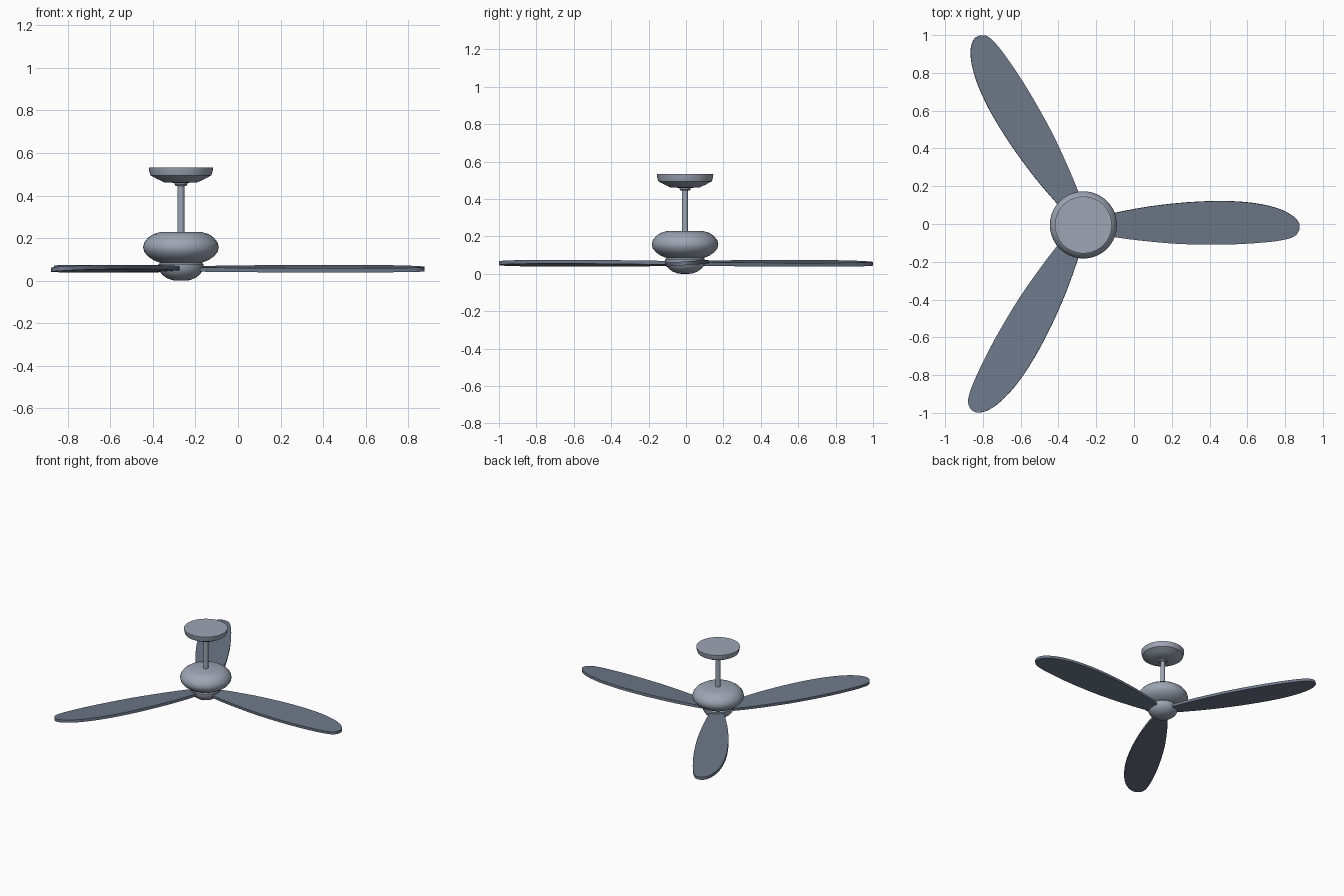
import bpy, bmesh, math
from mathutils import Matrix, Vector

if "Cube" in bpy.data.objects:
    bpy.data.objects.remove(bpy.data.objects["Cube"])

CX, CY = -0.268, -0.005   # fan axis


def material(name, rgb):
    m = bpy.data.materials.new(name)
    m.diffuse_color = (*rgb, 1)
    m.use_nodes = True
    m.node_tree.nodes["Principled BSDF"].inputs["Base Color"].default_value = m.diffuse_color
    return m


BODY = material("body_steel", (0.34, 0.38, 0.457))
SLATE = material("blade_slate", (0.155, 0.187, 0.25))


def finish(bm, name, mat, angle=35):
    bmesh.ops.recalc_face_normals(bm, faces=bm.faces)
    me = bpy.data.meshes.new(name)
    bm.to_mesh(me)
    bm.free()
    me.materials.append(mat)
    ob = bpy.data.objects.new(name, me)
    bpy.context.collection.objects.link(ob)
    bpy.ops.object.select_all(action='DESELECT')
    ob.select_set(True)
    bpy.context.view_layer.objects.active = ob
    bpy.ops.object.shade_smooth_by_angle(angle=math.radians(angle))


def lathe(name, profile, segs=40):
    """Revolve (radius, z) points into a closed solid."""
    bm = bmesh.new()
    rings = []
    for r, z in profile:
        rings.append([bm.verts.new((CX + r * math.cos(2 * math.pi * i / segs),
                                    CY + r * math.sin(2 * math.pi * i / segs), z))
                      for i in range(segs)])
    for a, b in zip(rings, rings[1:]):
        for i in range(segs):
            j = (i + 1) % segs
            bm.faces.new((a[i], a[j], b[j], b[i]))
    bm.faces.new(rings[0])
    bm.faces.new(rings[-1])
    finish(bm, name, BODY)


def smooth_outline(pts, steps=3):
    """Catmull-Rom curve through an open list of points."""
    p = [Vector(q) for q in pts]
    p = [p[0]] + p + [p[-1]]
    out = []
    for i in range(1, len(p) - 2):
        a, b, c, d = p[i - 1:i + 3]
        for s in range(steps):
            t = s / steps
            out.append(0.5 * (2 * b + (c - a) * t + (2 * a - 5 * b + 4 * c - d) * t * t
                              + (3 * b - a - 3 * c + d) * t ** 3))
    return out + [p[-1]]


# Ceiling canopy, rod, motor and bottom hub
lathe("ceiling_canopy", [(0.151, 0.533), (0.149, 0.515), (0.143, 0.495),
                         (0.11, 0.477), (0.075, 0.461), (0.03, 0.46)])
lathe("rod_collar", [(0.03, 0.465), (0.03, 0.452), (0.025, 0.446)], 24)
lathe("hanging_rod", [(0.017, 0.455), (0.017, 0.215)], 24)
lathe("motor_housing", [(0.10, 0.228), (0.13, 0.219), (0.155, 0.202), (0.172, 0.18),
                        (0.178, 0.158), (0.173, 0.137), (0.157, 0.116),
                        (0.13, 0.097), (0.10, 0.085), (0.085, 0.08)])
lathe("bottom_hub", [(0.10, 0.084), (0.107, 0.076), (0.106, 0.06), (0.10, 0.044),
                     (0.088, 0.028), (0.068, 0.013), (0.042, 0.003), (0.02, 0.0)])

# Blades: asymmetric paddle outline, slightly pitched
OUTLINE = [(0.09, 0.045), (0.17, 0.065), (0.35, 0.098), (0.55, 0.12), (0.73, 0.127),
           (0.87, 0.12), (0.97, 0.104), (1.05, 0.08), (1.11, 0.047), (1.14, 0.013),
           (1.145, -0.01), (1.14, -0.033), (1.12, -0.058), (1.08, -0.074),
           (1.0, -0.088), (0.85, -0.1), (0.7, -0.104), (0.5, -0.1), (0.3, -0.082),
           (0.17, -0.065), (0.09, -0.05)]
THICK = 0.02
for k in range(3):
    bm = bmesh.new()
    face = bm.faces.new([bm.verts.new((p.x, p.y, -THICK / 2))
                         for p in smooth_outline(OUTLINE)])
    ext = bmesh.ops.extrude_face_region(bm, geom=[face], use_keep_orig=True)
    top = [v for v in ext["geom"] if isinstance(v, bmesh.types.BMVert)]
    bmesh.ops.translate(bm, verts=top, vec=(0, 0, THICK))
    bm.transform(Matrix.Translation((CX, CY, 0.056))
                 @ Matrix.Rotation(k * 2 * math.pi / 3, 4, 'Z')
                 @ Matrix.Rotation(math.radians(4), 4, 'X'))
    finish(bm, f"blade_{k + 1}", SLATE)
